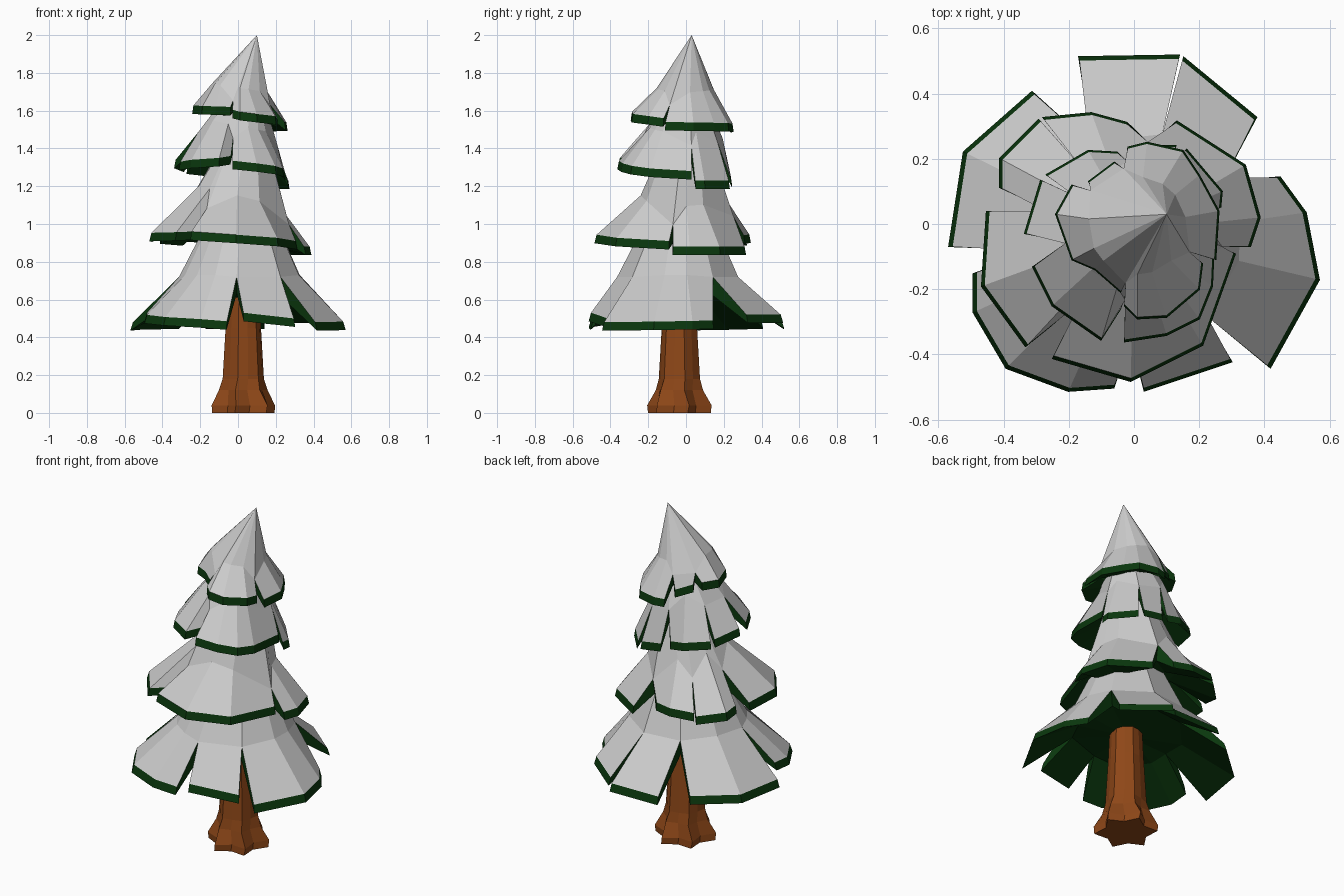
import bpy
from math import atan2, cos, sin, pi, tau
from mathutils import Vector

if "Cube" in bpy.data.objects:
    bpy.data.objects.remove(bpy.data.objects["Cube"])


def material(name, rgb):
    m = bpy.data.materials.new(name)
    m.diffuse_color = (*rgb, 1)
    m.use_nodes = True
    m.node_tree.nodes["Principled BSDF"].inputs["Base Color"].default_value = m.diffuse_color
    return m


GREEN = material("needle_green", (0.003, 0.038, 0.004))
BROWN = material("bark_brown", (0.27, 0.063, 0.009))


def build(name, polys, mat=None):
    """Flat-shaded mesh from polygons, welding shared corners."""
    index, verts, faces = {}, [], []
    for poly in polys:
        ids = []
        for p in poly:
            key = tuple(round(c, 4) for c in p)
            if key not in index:
                index[key] = len(verts)
                verts.append(key)
            if index[key] not in ids:
                ids.append(index[key])
        if len(ids) > 2:
            faces.append(ids)
    me = bpy.data.meshes.new(name)
    me.from_pydata(verts, [], faces)
    me.update()
    if mat:
        me.materials.append(mat)
    ob = bpy.data.objects.new(name, me)
    bpy.context.collection.objects.link(ob)
    return ob


def tier(name, mid, mid_r, tilt, notch_r, notch_z, top, top_r, petals, drop=0.045, depth=0.09):
    """Petals: (z_start, z_end, rim points counter-clockwise). Snow on top, green below.
    Neighbouring petals meet at a notch, notch_z below the middle ring."""
    mid, top = Vector(mid), Vector(top)

    def ang(p):
        return atan2(p[1] - mid.y, p[0] - mid.x)

    def between(a, b):
        return a + ((b - a + pi) % tau - pi) / 2

    snow, green = [], []
    hub = mid - Vector((0, 0, notch_z + depth + 0.02))
    for k, (z0, z1, pts) in enumerate(petals):
        last = len(pts) - 1
        angles = [ang(p) for p in pts]
        angles[0] = between(ang(petals[k - 1][2][-1]), angles[0])
        angles[-1] = between(angles[-1], ang(petals[(k + 1) % len(petals)][2][0]))
        cols = []
        for i, (x, y) in enumerate(pts):
            z = z0 + (z1 - z0) * i / last
            d = Vector((cos(angles[i]), sin(angles[i]), 0))
            low = Vector((x * 1.01, y * 1.01, z - drop))
            rim = Vector((mid.x + (x - mid.x) * 0.985, mid.y + (y - mid.y) * 0.985, z))
            r, dip = (notch_r, notch_z) if i in (0, last) else (mid_r, 0)
            m = mid + d * r
            m.z += tilt * d.x * mid_r - dip
            sag = depth if dip else depth + notch_z + 0.03
            under = Vector((mid.x + d.x * r * 0.94, mid.y + d.y * r * 0.94, m.z - sag))
            cols.append((rim, low, m, under, top + d * top_r))
        for a, b in zip(cols, cols[1:]):
            snow += [(a[0], b[0], b[2], a[2]), (a[2], b[2], b[4], a[4])]
            green += [(a[1], b[1], b[0], a[0]), (b[1], a[1], a[3], b[3]), (b[3], a[3], hub)]
        # cut ends of the petal
        a, b = cols[0], cols[-1]
        green += [(a[1], a[0], a[2], a[3]), (b[0], b[1], b[3], b[2])]
    build(name + "_snow", snow)
    build(name + "_branches", green, GREEN)


tier("bottom_tier", (0.01, -0.04, 0.73), 0.32, 0.0, 0.325, 0.01, (0.02, -0.03, 1.0), 0.19, [
    (0.48, 0.49, [(0.415, -0.44), (0.565, -0.17), (0.525, 0.035), (0.445, 0.145)]),
    (0.52, 0.52, [(0.375, 0.325), (0.15, 0.51)]),
    (0.49, 0.49, [(0.14, 0.515), (-0.17, 0.51)]),
    (0.49, 0.48, [(-0.31, 0.405), (-0.52, 0.22), (-0.565, -0.07)]),
    (0.53, 0.485, [(-0.49, -0.15), (-0.49, -0.27), (-0.39, -0.44), (-0.2, -0.51), (-0.06, -0.5)]),
    (0.53, 0.50, [(0.03, -0.51), (0.30, -0.42)]),
])

tier("lower_middle_tier", (0.0, -0.02, 1.15), 0.22, -0.25, 0.275, 0.1, (0.03, 0.0, 1.38), 0.14, [
    (0.88, 0.88, [(0.355, -0.07), (0.385, 0.02), (0.34, 0.18), (0.13, 0.315)]),
    (0.94, 0.95, [(-0.02, 0.31), (-0.13, 0.34), (-0.28, 0.325)]),
    (0.93, 0.95, [(-0.29, 0.32), (-0.41, 0.2), (-0.41, 0.11)]),
    (0.95, 0.96, [(-0.45, 0.04), (-0.465, -0.19), (-0.33, -0.375), (-0.25, -0.31)]),
    (0.96, 0.91, [(-0.25, -0.41), (-0.01, -0.48), (0.21, -0.37), (0.31, -0.09)]),
])

tier("upper_middle_tier", (0.0, -0.02, 1.52), 0.18, -0.2, 0.215, 0.07, (0.04, 0.0, 1.7), 0.09, [
    (1.23, 1.23, [(0.265, 0.05), (0.27, 0.1), (0.16, 0.23)]),
    (1.24, 1.26, [(0.13, 0.24), (0.0, 0.24)]),
    (1.28, 1.31, [(-0.05, 0.22), (-0.14, 0.225), (-0.27, 0.15)]),
    (1.32, 1.34, [(-0.285, 0.135), (-0.335, -0.03)]),
    (1.33, 1.36, [(-0.31, -0.13), (-0.25, -0.25), (-0.10, -0.355), (-0.04, -0.26)]),
    (1.335, 1.28, [(-0.03, -0.36), (0.1, -0.34), (0.2, -0.29), (0.24, -0.19), (0.25, 0.03)]),
], depth=0.07)

tier("top_tier", (0.01, -0.005, 1.72), 0.15, -0.15, 0.18, 0.07, (0.10, 0.03, 2.0), 0.0, [
    (1.54, 1.53, [(0.25, -0.11), (0.26, 0.04), (0.2, 0.15), (0.15, 0.225), (0.04, 0.25), (-0.02, 0.235)]),
    (1.58, 1.61, [(-0.06, 0.19), (-0.14, 0.13)]),
    (1.63, 1.62, [(-0.19, 0.12), (-0.24, 0.03), (-0.19, -0.11), (-0.12, -0.14), (-0.04, -0.21)]),
    (1.605, 1.56, [(-0.03, -0.25), (0.01, -0.29), (0.1, -0.285), (0.2, -0.2), (0.21, -0.12)]),
], depth=0.06)

# trunk with lobed roots: z, lobe radius, valley radius, twist
profile = [(0.0, 0.172, 0.12, 0.26), (0.04, 0.175, 0.12, 0.3), (0.12, 0.132, 0.105, 0.2),
           (0.18, 0.113, 0.102, 0.26), (0.45, 0.097, 0.09, 0.26), (0.72, 0.085, 0.08, 0.26)]
rings = []
for z, lobe, valley, twist in profile:
    rings.append([Vector((0.028 + (valley if i % 2 else lobe) * cos(tau * i / 12 + twist),
                          -0.035 + (valley if i % 2 else lobe) * sin(tau * i / 12 + twist), z))
                  for i in range(12)])
bark = [rings[0][::-1], rings[-1]]
for lo, hi in zip(rings, rings[1:]):
    for i in range(12):
        j = (i + 1) % 12
        bark.append((lo[i], lo[j], hi[j], hi[i]))
build("trunk", bark, BROWN)
